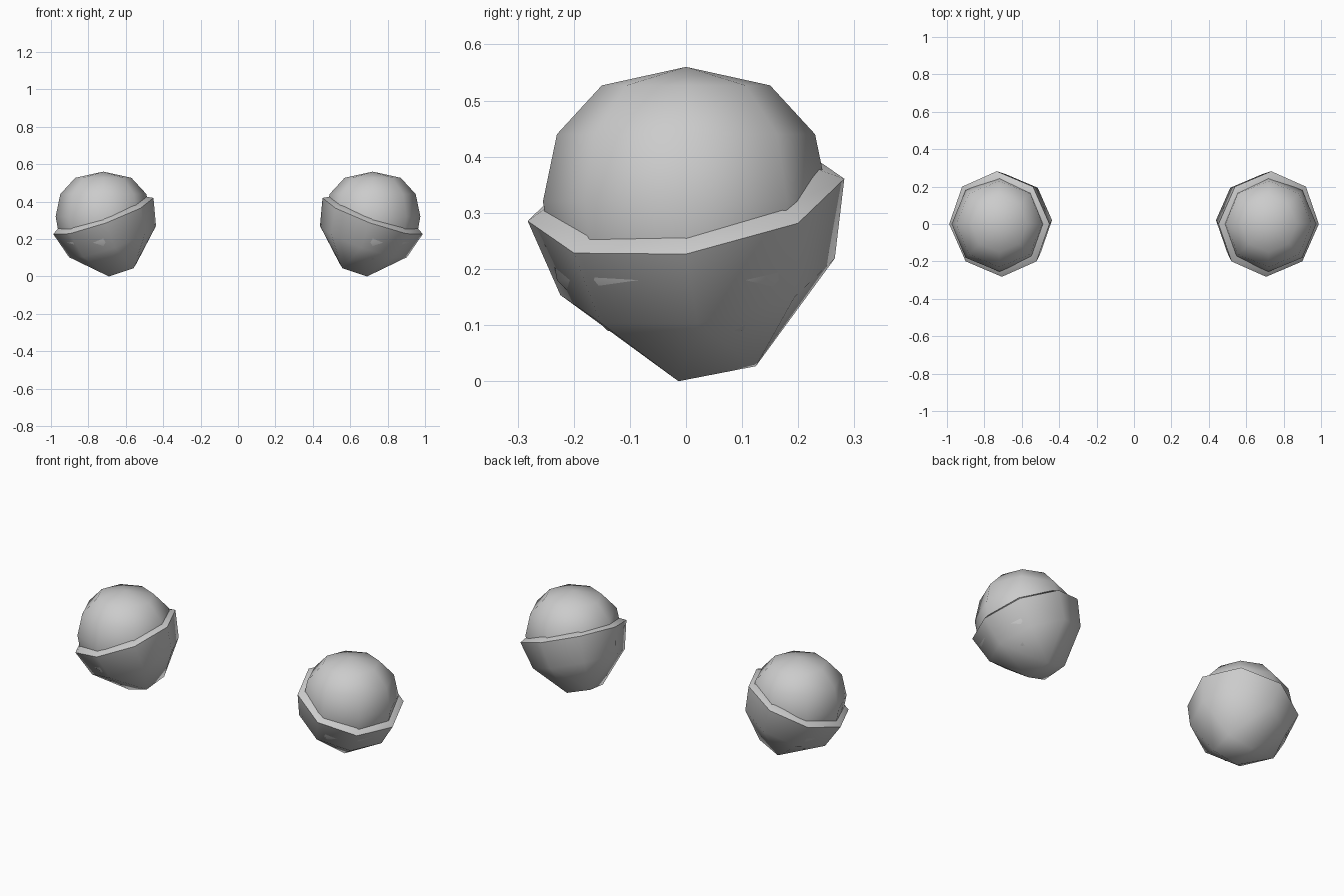
import bpy, bmesh
from math import sin, cos, radians
from mathutils import Vector

if "Cube" in bpy.data.objects:
    bpy.data.objects.remove(bpy.data.objects["Cube"])

CX = 0.72  # sideways distance of each eye from the middle


def finish(name, points, angle):
    """Skin a convex point cloud, smooth it and mirror it across x."""
    bm = bmesh.new()
    for p in points:
        bm.verts.new(p)
    bmesh.ops.convex_hull(bm, input=bm.verts[:])
    bmesh.ops.dissolve_limit(bm, angle_limit=radians(2), verts=bm.verts[:], edges=bm.edges[:])
    bmesh.ops.recalc_face_normals(bm, faces=bm.faces[:])
    me = bpy.data.meshes.new(name)
    bm.to_mesh(me)
    bm.free()
    ob = bpy.data.objects.new(name, me)
    bpy.context.collection.objects.link(ob)
    bpy.ops.object.select_all(action='DESELECT')
    bpy.context.view_layer.objects.active = ob
    ob.select_set(True)
    bpy.ops.object.shade_smooth_by_angle(angle=radians(angle))
    ob.modifiers.new("Mirror", 'MIRROR').use_clip = False
    return ob


def ring(center, u, v, n, radius, height, count, start=0):
    """Points of a regular polygon in the tilted frame u, v, n."""
    pts = []
    for i in range(count):
        a = radians(start + 360 * i / count)
        pts.append(center + n * height + (u * cos(a) + v * sin(a)) * radius)
    return pts


# eyeball: eight-sided round body
X, Y, Z = Vector((1, 0, 0)), Vector((0, 1, 0)), Vector((0, 0, 1))
axis = Vector((CX, 0, 0))
ball = [axis + Z * 0.56, axis + Z * 0.06]
for r, z in [(0.15, 0.527), (0.23, 0.44), (0.255, 0.32), (0.23, 0.18), (0.14, 0.09)]:
    ball += ring(axis, X, Y, Z, r, z, 8)
finish("eyeball", ball, 80)

# lower eyelid: tilted cup with a square bottom face and a bevelled rim
n = Vector((0.335, -0.14, 0.93)).normalized()
u = Y.cross(n).normalized()
v = n.cross(u)
c = Vector((CX, 0, 0.323))
lid = ring(c, u, v, n, 0.245, 0.022, 8)            # inner rim
lid += ring(c, u, v, n, 0.285, 0.0, 8)             # outer rim
lid += ring(c, u, v, n, 0.247, -0.147, 8)          # belly
lid += ring(c, u, v, n, 0.10, -0.309, 4, -35)      # bottom
finish("lower_eyelid", lid, 60)
